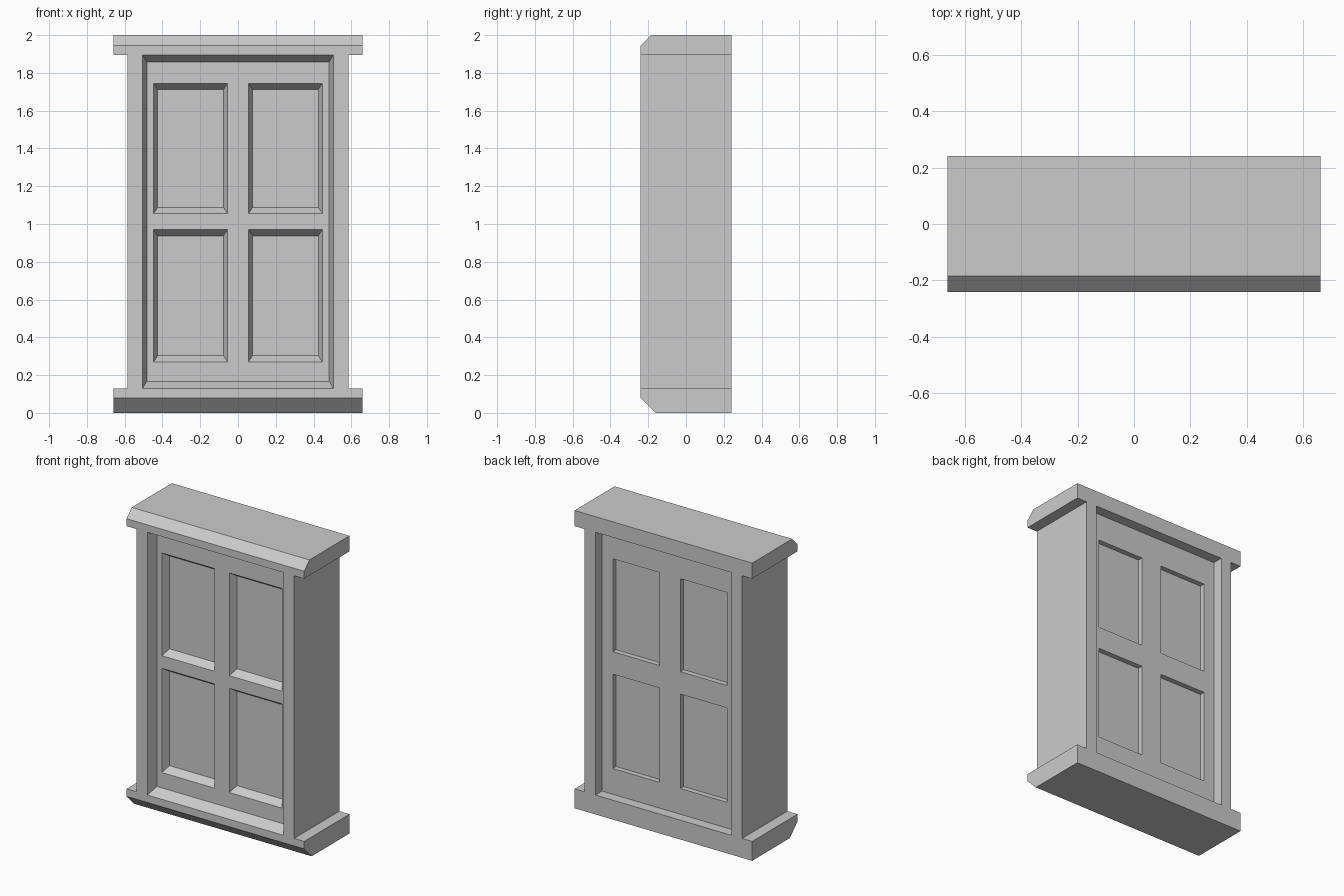
import bpy, bmesh

if "Cube" in bpy.data.objects:
    bpy.data.objects.remove(bpy.data.objects["Cube"])

D = 0.24                      # half depth of the frame
Z0, Z1 = 0.13, 1.895          # opening bottom and top
OPEN_X, POST_X, CAP_X = 0.505, 0.585, 0.66
FACE_Y = 0.17                 # sash faces sit at -FACE_Y and +FACE_Y


def finish(name, bm):
    bmesh.ops.recalc_face_normals(bm, faces=bm.faces)
    mesh = bpy.data.meshes.new(name)
    bm.to_mesh(mesh)
    bm.free()
    obj = bpy.data.objects.new(name, mesh)
    bpy.context.collection.objects.link(obj)
    return obj


def prism(name, profile, x0, x1):
    """Extrude a (y, z) profile along x."""
    bm = bmesh.new()
    face = bm.faces.new([bm.verts.new((x0, y, z)) for y, z in profile])
    ext = bmesh.ops.extrude_face_region(bm, geom=[face])
    verts = [v for v in ext["geom"] if isinstance(v, bmesh.types.BMVert)]
    bmesh.ops.translate(bm, verts=verts, vec=(x1 - x0, 0, 0))
    return finish(name, bm)


def panelled_sheet(bm, half_xs, zs, y, dx, dz, depth):
    """Grid sheet whose four pane cells are pushed in by depth, tapering by dx, dz."""
    xs = [-x for x in half_xs] + list(reversed(half_xs))
    v = [[bm.verts.new((x, y, z)) for x in xs] for z in zs]
    panes, faces = [], []
    for r in range(5):
        for c in range(5):
            f = bm.faces.new((v[r][c], v[r][c + 1], v[r + 1][c + 1], v[r + 1][c]))
            faces.append(f)
            if r in (1, 3) and c in (1, 3):
                panes.append(f)
    border = [e for e in {e for f in faces for e in f.edges} if e.is_boundary]
    for f in bmesh.ops.extrude_discrete_faces(bm, faces=panes)["faces"]:
        mid = f.calc_center_median()
        for p in f.verts:
            p.co.x += dx if p.co.x < mid.x else -dx
            p.co.z += dz if p.co.z < mid.z else -dz
            p.co.y += depth
    return border


# Lintel and sill with chamfered front edges
prism("lintel", [(-D, Z1), (D, Z1), (D, 2), (-0.185, 2), (-D, 1.945)], -CAP_X, CAP_X)
prism("sill", [(-0.16, 0), (D, 0), (D, Z0), (-D, Z0), (-D, 0.08)], -CAP_X, CAP_X)

# Side posts
for side, s in (("left", -1), ("right", 1)):
    prism(side + "_post", [(-D, Z0), (D, Z0), (D, Z1), (-D, Z1)], s * OPEN_X, s * POST_X)

# Sash: front sheet with splayed panes
bm = bmesh.new()
front = panelled_sheet(bm, (0.483, 0.447, 0.055),
                       (0.167, 0.27, 0.97, 1.055, 1.745, 1.858),
                       -FACE_Y, 0.022, 0.033, 0.05)

# Splayed surround from the sash out to the front of the opening
ext = bmesh.ops.extrude_edge_only(bm, edges=front)["geom"]
mid = (Z0 + Z1) / 2
for p in [g for g in ext if isinstance(g, bmesh.types.BMVert)]:
    p.co.x *= OPEN_X / 0.483
    p.co.z = mid + (p.co.z - mid) * (Z1 - mid) / (1.858 - mid)
    p.co.y = -D
rim = [g for g in ext if isinstance(g, bmesh.types.BMEdge) and g.is_boundary]

# Back sheet with square-cut panes, joined to the front rim
back = panelled_sheet(bm, (OPEN_X, 0.425, 0.077),
                      (Z0, 0.303, 0.937, 1.088, 1.712, Z1),
                      FACE_Y, 0, 0, -0.035)
bmesh.ops.bridge_loops(bm, edges=rim + back)
finish("window_sash", bm)
